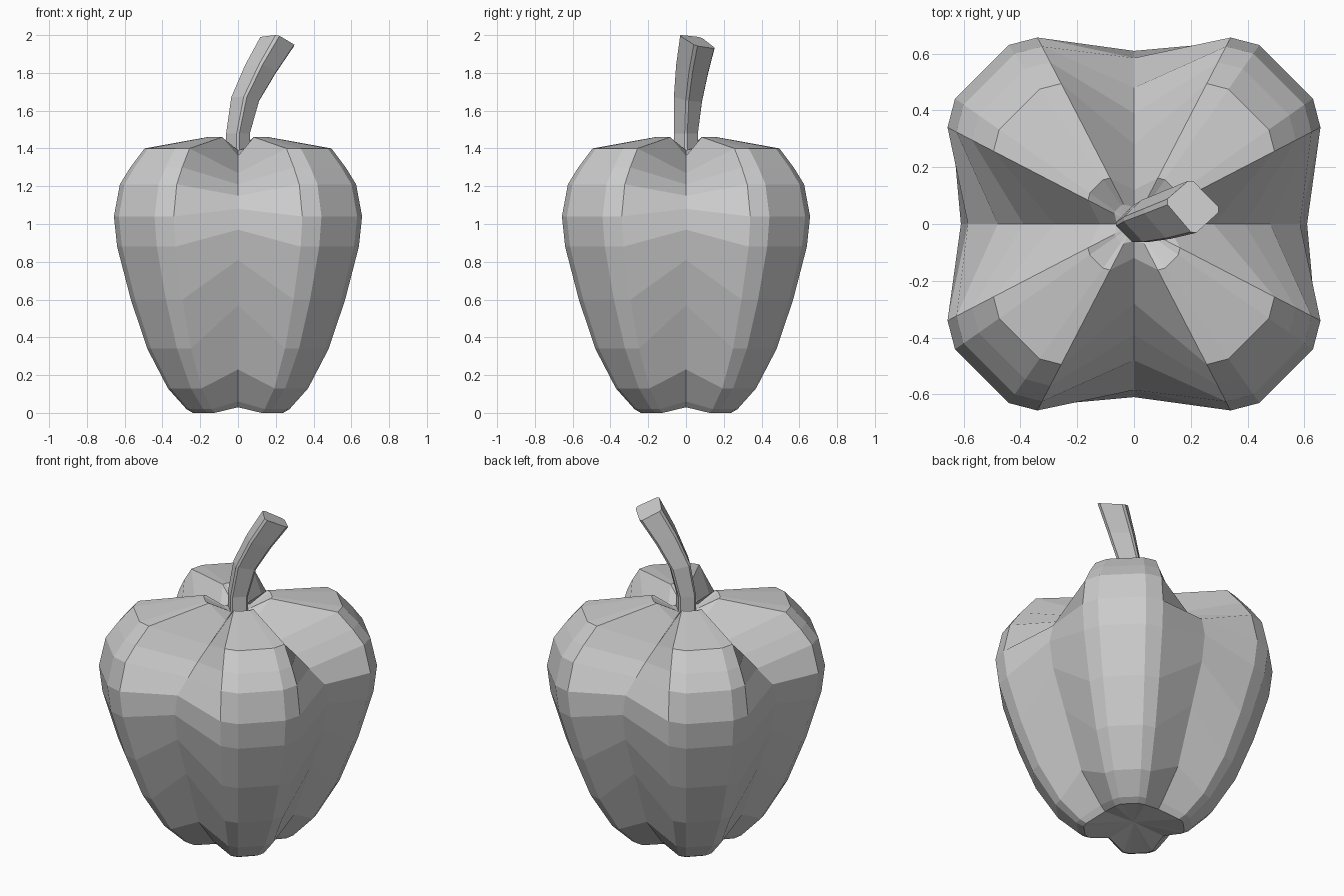
import bpy, bmesh
from math import sin, cos, radians
from mathutils import Vector

if "Cube" in bpy.data.objects:
    bpy.data.objects.remove(bpy.data.objects["Cube"])


def loft(name, rings, bottom=None, top=None):
    """Skin closed rings of points; ends are flat caps or fans to a centre point."""
    bm = bmesh.new()
    vs = [[bm.verts.new(p) for p in ring] for ring in rings]
    n = len(vs[0])
    for a, b in zip(vs, vs[1:]):
        for i in range(n):
            j = (i + 1) % n
            bm.faces.new((a[i], a[j], b[j], b[i]))
    for ring, tip in ((vs[0], bottom), (vs[-1], top)):
        if tip is None:
            bm.faces.new(ring)
        else:
            c = bm.verts.new(tip)
            for i in range(n):
                bm.faces.new((ring[i], ring[(i + 1) % n], c))
    bmesh.ops.recalc_face_normals(bm, faces=bm.faces)
    me = bpy.data.meshes.new(name)
    bm.to_mesh(me)
    bm.free()
    ob = bpy.data.objects.new(name, me)
    bpy.context.collection.objects.link(ob)
    return ob


# Pepper body: four lobes on the diagonals, grooves on the axes
# each level: lobe radius, lobe z, groove radius, groove z
levels = [
    (0.28, 0.00, 0.21, 0.03),
    (0.32, 0.02, 0.24, 0.06),
    (0.435, 0.13, 0.38, 0.23),
    (0.563, 0.34, 0.50, 0.57),
    (0.665, 0.60, 0.585, 0.81),
    (0.75, 0.88, 0.61, 0.97),
    (0.77, 1.04, 0.585, 1.08),
    (0.733, 1.21, 0.48, 1.15),
    (0.668, 1.30, 0.39, 1.21),
    (0.58, 1.40, 0.28, 1.27),
    (0.19, 1.46, 0.12, 1.36),
    (0.08, 1.40, 0.06, 1.39),
]
rings = []
for lr, lz, gr, gz in levels:
    ring = []
    for q in range(4):
        for ang, r, z in ((0, gr, gz), (27.4, lr * 0.961, lz), (35, lr, lz),
                          (55, lr, lz), (62.6, lr * 0.961, lz)):
            a = radians(ang + 90 * q)
            ring.append((r * cos(a), r * sin(a), z))
    rings.append(ring)
loft("pepper_body", rings, bottom=(0, 0, 0.04), top=(0, 0, 1.38))

# Stem: bent four-sided bar with chamfered edges, flaring and tilting to the tip
base = [Vector(p) for p in ((-0.07, 0, 0), (0, -0.07, 0), (0.07, 0, 0), (0, 0.07, 0))]
tip = [Vector(p) for p in ((-0.1, 0.02, 0.025), (0.002, -0.1, 0.038),
                           (0.1, -0.01, -0.02), (-0.008, 0.1, -0.037))]
path = [((0, 0, 1.36), 0), ((0, 0, 1.48), 0), ((0.038, 0.01, 1.66), 0.4),
        ((0.12, 0.032, 1.82), 0.75), ((0.208, 0.06, 1.964), 1)]
rings = []
for centre, t in path:
    corners = [Vector(centre) + a.lerp(b, t) for a, b in zip(base, tip)]
    ring = []
    for i, c in enumerate(corners):
        ring += [c.lerp(corners[i - 1], 0.1), c.lerp(corners[(i + 1) % 4], 0.1)]
    rings.append(ring)
loft("pepper_stem", rings)
